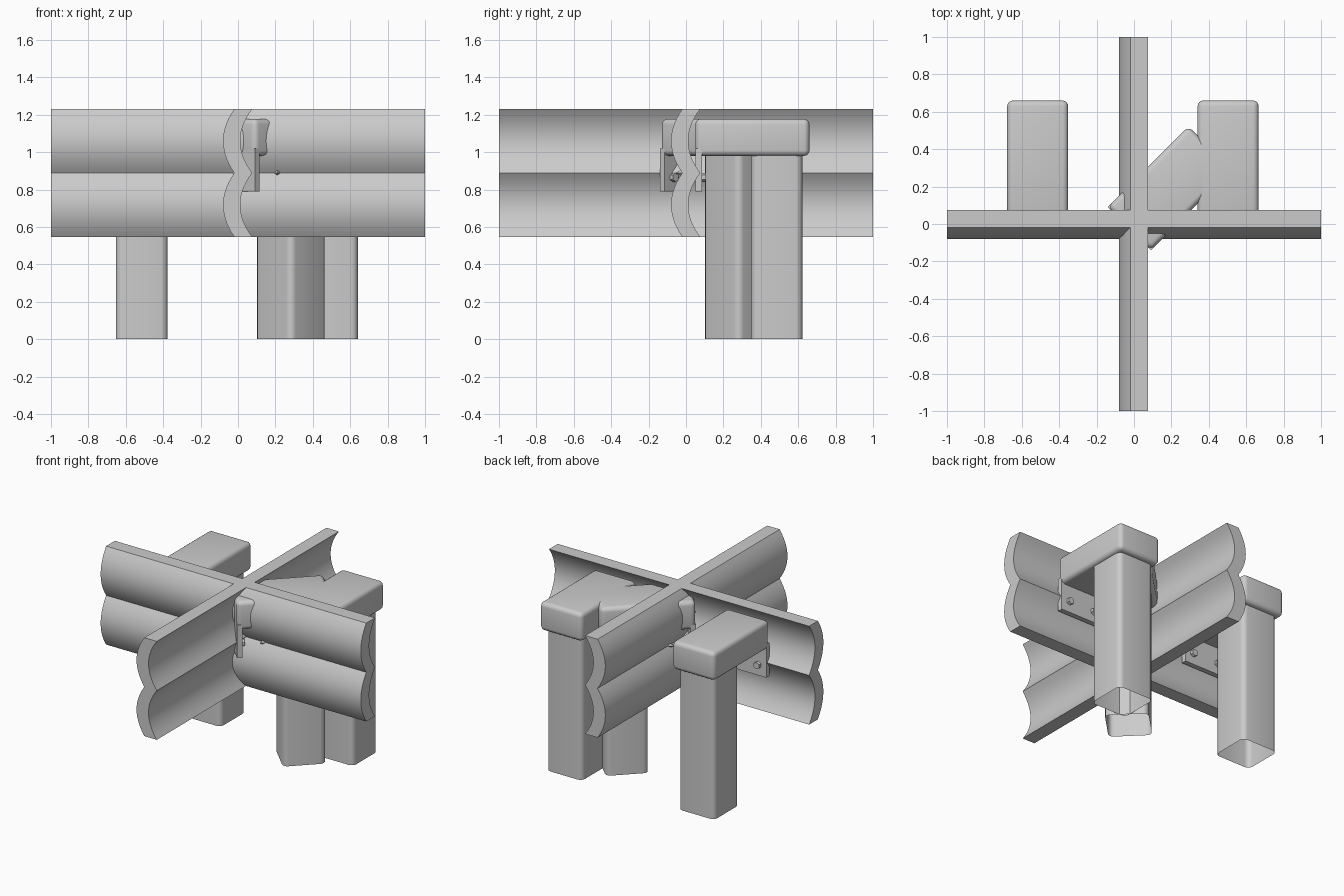
import bpy, bmesh, math
from mathutils import Matrix, Vector

if "Cube" in bpy.data.objects:
    bpy.data.objects.remove(bpy.data.objects["Cube"])


def finish(name, bm, matrix):
    bmesh.ops.recalc_face_normals(bm, faces=bm.faces)
    me = bpy.data.meshes.new(name)
    bm.to_mesh(me)
    bm.free()
    ob = bpy.data.objects.new(name, me)
    bpy.context.collection.objects.link(ob)
    me.transform(matrix)
    bpy.ops.object.select_all(action='DESELECT')
    ob.select_set(True)
    bpy.context.view_layer.objects.active = ob
    bpy.ops.object.shade_smooth_by_angle(angle=math.radians(35))
    return ob


def box(name, lo, hi, matrix, bevel=0.0, vertical_only=False, open_bottom=False):
    lo, hi = Vector(lo), Vector(hi)
    bm = bmesh.new()
    bmesh.ops.create_cube(bm, size=1)
    for v in bm.verts:
        v.co = Vector((v.co[i] * (hi[i] - lo[i]) + (lo[i] + hi[i]) / 2 for i in range(3)))
    if bevel:
        edges = [e for e in bm.edges if not vertical_only
                 or abs(e.verts[0].co.z - e.verts[1].co.z) > 1e-4]
        bmesh.ops.bevel(bm, geom=edges, offset=bevel, segments=4, profile=0.5,
                        affect='EDGES')
    if open_bottom:
        bm.normal_update()
        low = [f for f in bm.faces if all(v.co.z < lo.z + 1e-4 for v in f.verts)]
        bmesh.ops.delete(bm, geom=low, context='FACES')
    return finish(name, bm, matrix)


# Double-bulge rail, thick profile extruded along x
def rail(name, matrix):
    z0, pitch, n = 0.547, 0.342, 14

    def wave(edge, depth):
        pts = []
        for lobe in range(2):
            for i in range(n + (lobe == 1)):
                t = i / n
                pts.append((edge - depth * 4 * t * (1 - t), z0 + pitch * (lobe + t)))
        return pts
    front, back = wave(-0.02, 0.06), wave(0.076, 0.064)
    bm = bmesh.new()
    rows = [[[bm.verts.new((x, y, z)) for y, z in side] for side in (front, back)]
            for x in (-1, 1)]
    (f0, b0), (f1, b1) = rows
    for i in range(len(f0) - 1):
        bm.faces.new((f0[i], f0[i + 1], f1[i + 1], f1[i]))
        bm.faces.new((b0[i], b1[i], b1[i + 1], b0[i + 1]))
        for f, b in rows:
            bm.faces.new((f[i], f[i + 1], b[i + 1], b[i]))
    for k in (0, -1):
        bm.faces.new((f0[k], f1[k], b1[k], b0[k]))
    return finish(name, bm, matrix)


# Post with spacer block, mounting plate and two hex bolts
def post_set(label, matrix):
    box(label + "_post", (-0.138, 0.348, 0), (0.138, 0.622, 1.0), matrix,
        0.035, True, True)
    box(label + "_spacer_block", (-0.163, 0.05, 0.98), (0.163, 0.66, 1.178), matrix, 0.03)
    box(label + "_mount_plate", (-0.163, 0.05, 0.79), (0.163, 0.085, 1.02), matrix)
    for side in (-1, 1):
        bm = bmesh.new()
        place = Matrix.Translation((side * 0.1, 0.09, 0.865)) @ Matrix.Rotation(math.pi / 2, 4, 'X')
        bmesh.ops.create_cone(bm, cap_ends=True, segments=6, radius1=0.024,
                              radius2=0.024, depth=0.035, matrix=place)
        finish(label + "_bolt", bm, matrix)


cross = Matrix.Rotation(-math.pi / 2, 4, 'Z')
rail("rail_along_x", Matrix.Identity(4))
rail("rail_along_y", cross)

corner = Matrix.Rotation(-math.pi / 4, 4, 'Z') @ Matrix.Translation((0, -0.085, 0))
post_set("left", Matrix.Translation((-0.515, 0, 0)))
post_set("right", Matrix.Translation((0.503, 0, 0)))
post_set("corner", corner)

# Small points showing in the valleys of both rails
for name, at, axis in (("valley_tip_front", (0.21, -0.025, 0.89), 'X'),
                       ("valley_tip_side", (-0.025, 0.21, 0.89), 'Y')):
    bm = bmesh.new()
    turn = Matrix.Rotation(math.pi / 2 if axis == 'X' else -math.pi / 2, 4, axis)
    bmesh.ops.create_cone(bm, cap_ends=True, segments=4, radius1=0.03, radius2=0,
                          depth=0.06, matrix=Matrix.Translation(at) @ turn)
    finish(name, bm, Matrix.Identity(4))
